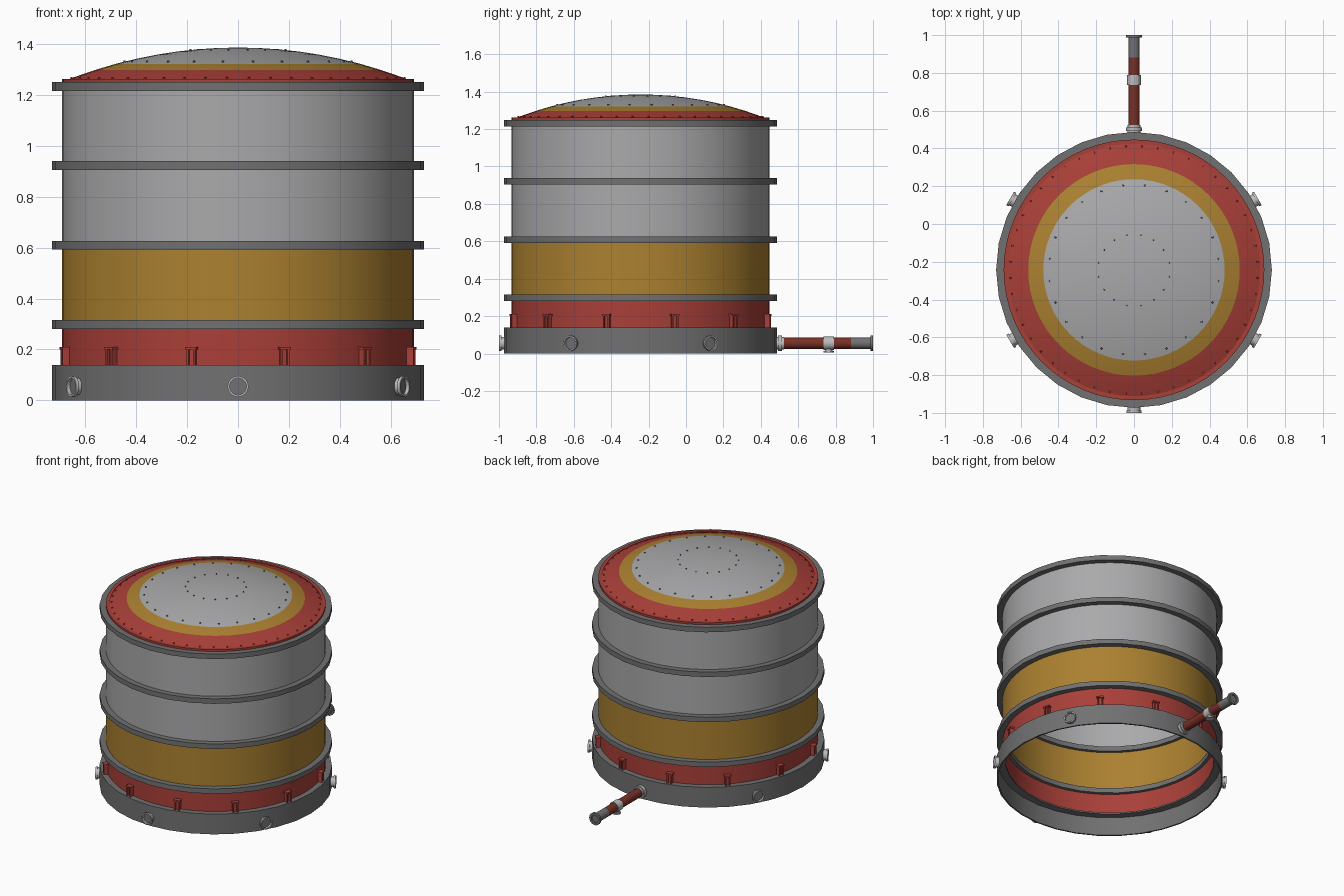
import bpy, bmesh, math
from mathutils import Matrix, Vector

if "Cube" in bpy.data.objects:
    bpy.data.objects.remove(bpy.data.objects["Cube"])

CY = -0.243          # tank axis sits forward of the centre; the pipe fills the rear
PIPE_Z = 0.055


def material(name, r, g, b):
    m = bpy.data.materials.new(name)
    m.diffuse_color = (r, g, b, 1)
    m.use_nodes = True
    m.node_tree.nodes["Principled BSDF"].inputs["Base Color"].default_value = m.diffuse_color
    return m


LIGHT = material("light grey metal", 0.40, 0.40, 0.41)
DARK = material("dark grey metal", 0.165, 0.165, 0.17)
RED = material("red paint", 0.40, 0.05, 0.04)
YELLOW = material("ochre paint", 0.41, 0.22, 0.03)
MAROON = material("dark red pipe", 0.19, 0.03, 0.02)
PALE = material("pale fitting", 0.50, 0.50, 0.51)

TANK = Matrix.Translation((0, CY, 0))


def finish(name, bm, mats, matrix):
    bmesh.ops.recalc_face_normals(bm, faces=bm.faces[:])
    bm.transform(matrix)
    me = bpy.data.meshes.new(name)
    bm.to_mesh(me)
    bm.free()
    for m in mats:
        me.materials.append(m)
    ob = bpy.data.objects.new(name, me)
    bpy.context.collection.objects.link(ob)
    bpy.ops.object.select_all(action='DESELECT')
    ob.select_set(True)
    bpy.context.view_layer.objects.active = ob
    bpy.ops.object.shade_smooth_by_angle(angle=math.radians(30))
    return ob


def lathe(name, profile, mats, matrix=TANK, segs=64, closed=True, rule=None):
    """Revolve (radius, height) points about the z axis."""
    bm = bmesh.new()
    vs = [bm.verts.new((r, 0, z)) for r, z in profile]
    pairs = list(zip(vs, vs[1:])) + ([(vs[-1], vs[0])] if closed else [])
    es = [bm.edges.new(p) for p in pairs]
    bmesh.ops.spin(bm, geom=vs + es, cent=(0, 0, 0), axis=(0, 0, 1),
                   angle=math.tau, steps=segs, use_merge=True)
    bmesh.ops.remove_doubles(bm, verts=bm.verts[:], dist=1e-5)
    if rule:
        for f in bm.faces:
            f.material_index = rule(f.calc_center_median())
    return finish(name, bm, mats, matrix)


def ring(name, r0, r1, z0, z1, mat, **kw):
    return lathe(name, [(r0, z0), (r1, z0), (r1, z1), (r0, z1)], [mat], **kw)


# Base: thin skirt, open below, with a lip turned in at the top
lathe("base_skirt", [(0.72, 0), (0.73, 0), (0.73, 0.14), (0.67, 0.14),
                     (0.67, 0.13), (0.72, 0.13)], [DARK], segs=32)

# Stacked wall courses
for i, (z0, z1, mat) in enumerate([(0.135, 0.29, RED), (0.30, 0.60, YELLOW),
                                   (0.61, 0.915, LIGHT), (0.925, 1.225, LIGHT)]):
    ring(f"wall_course_{i + 1}", 0.68, 0.69, z0, z1, mat)

# Flanges between the courses
for i, z in enumerate((0.281, 0.592, 0.905, 1.215)):
    ring(f"flange_{i + 1}", 0.66, 0.73, z, z + 0.034, DARK, segs=32)

# Shallow spherical roof in three painted bands
DOME_R, TOP = 1.83, 1.385


def dome_z(r):
    return TOP - DOME_R + math.sqrt(DOME_R ** 2 - r * r)


def dome_band(c):
    r = math.hypot(c.x, c.y)
    return 0 if r < 0.48 else 1 if r < 0.56 else 2


radii = [0, 0.08, 0.16, 0.24, 0.32, 0.40, 0.48, 0.56, 0.625, 0.69]
lathe("roof_dome", [(r, dome_z(r)) for r in radii], [LIGHT, YELLOW, RED],
      closed=False, rule=dome_band)
ring("roof_rim", 0.668, 0.69, 1.24, 1.262, RED)

# Roof rivets in concentric circles
for name, r, count, mat, size in (("inner_rivets", 0.19, 16, DARK, 0.005),
                                  ("outer_rivets", 0.45, 24, DARK, 0.006),
                                  ("rim_rivets", 0.655, 48, RED, 0.006)):
    bm = bmesh.new()
    for k in range(count):
        a = math.tau * (k + 0.5) / count
        pos = Vector((r * math.cos(a), r * math.sin(a), dome_z(r) + 0.001))
        bmesh.ops.create_cone(bm, cap_ends=True, segments=6, radius1=size,
                              radius2=size * 0.7, depth=0.008,
                              matrix=Matrix.Translation(pos))
    finish(name, bm, [mat], TANK)

# Red brackets around the lowest course: two posts, a web and a cap
bm = bmesh.new()
for k in range(12):
    turn = Matrix.Rotation(math.radians(15 + 30 * k), 4, 'Z')
    for x, y, z, sx, sy, sz in ((-0.013, 0.70, 0.169, 0.008, 0.034, 0.062),
                                (0.013, 0.70, 0.169, 0.008, 0.034, 0.062),
                                (0, 0.695, 0.169, 0.02, 0.02, 0.062),
                                (0, 0.70, 0.205, 0.044, 0.038, 0.01)):
        bmesh.ops.create_cube(bm, size=1, matrix=turn @ Matrix.Translation((x, y, z))
                              @ Matrix.Diagonal((sx, sy, sz, 1)))
finish("wall_brackets", bm, [RED], TANK)

# Round ports on the skirt, the axis pointing outward
for i, deg in enumerate((-90, -30, 30, 150, 210)):
    a = math.radians(deg)
    d = Vector((math.cos(a), math.sin(a), 0))
    m = (Matrix.Translation(d * 0.722 + Vector((0, CY, PIPE_Z)))
         @ d.to_track_quat('Z', 'Y').to_matrix().to_4x4())
    lathe(f"port_{i + 1}", [(0.034, 0), (0.034, 0.022), (0.041, 0.022), (0.041, 0.035),
                            (0.033, 0.035), (0.033, 0.02), (0.0, 0.02)], [PALE, DARK], m,
          segs=24, closed=False,
          rule=lambda c: 1 if math.hypot(c.x, c.y) < 0.032 else 0)

# Rear pipe with collar, valve and end flange, running along +y
PIPE = Matrix.Translation((0, 0, PIPE_Z)) @ Matrix.Rotation(-math.pi / 2, 4, 'X')


def tube(name, r, y0, y1, mat):
    lathe(name, [(0, y0), (r, y0), (r, y1), (0, y1)], [mat], PIPE, 24, closed=False)


tube("pipe_stub", 0.034, 0.475, 0.525, PALE)
tube("pipe_collar", 0.042, 0.492, 0.512, PALE)
tube("pipe_inner_run", 0.030, 0.52, 0.74, MAROON)
tube("valve_body", 0.036, 0.735, 0.79, PALE)
tube("pipe_outer_run", 0.030, 0.785, 0.882, MAROON)
tube("pipe_end", 0.030, 0.88, 0.99, DARK)
ring("pipe_end_flange", 0.026, 0.042, 0.987, 1.0, DARK, matrix=PIPE, segs=24)

# Valve outlet below the pipe
lathe("valve_outlet", [(0, 0.006), (0.028, 0.006), (0.028, 0.014), (0.02, 0.014),
                       (0.02, 0.05), (0, 0.05)], [PALE],
      Matrix.Translation((0, 0.762, 0)), 16, closed=False)
